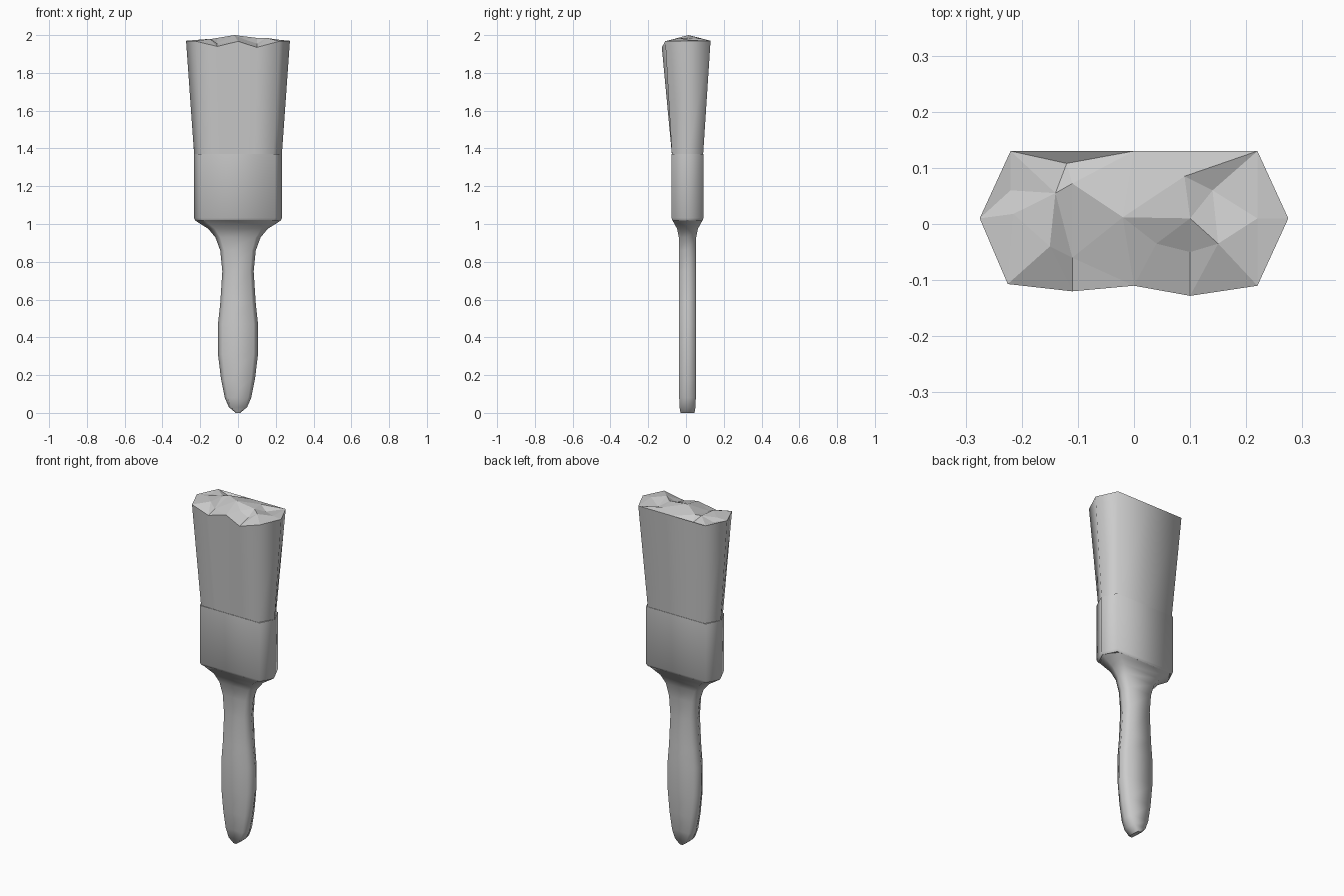
import bpy, bmesh
from mathutils import Vector
from mathutils.geometry import delaunay_2d_cdt

if "Cube" in bpy.data.objects:
    bpy.data.objects.remove(bpy.data.objects["Cube"])

CY = 0.008  # depth centre of the handle and ferrule


def finish(bm, name, flat=()):
    bmesh.ops.recalc_face_normals(bm, faces=bm.faces)
    for f in bm.faces:
        f.smooth = f not in flat
    me = bpy.data.meshes.new(name)
    bm.to_mesh(me)
    bm.free()
    ob = bpy.data.objects.new(name, me)
    bpy.context.collection.objects.link(ob)
    return ob


def loft(name, sections, flat_ratio):
    """Six-sided sections (z, half width, half depth) joined into a solid."""
    bm = bmesh.new()
    rings = []
    for z, w, d in sections:
        f = w * flat_ratio
        pts = [(-f, -d), (f, -d), (w, 0), (f, d), (-f, d), (-w, 0)]
        rings.append([bm.verts.new((x, CY + y, z)) for x, y in pts])
    for a, b in zip(rings, rings[1:]):
        for i in range(6):
            j = (i + 1) % 6
            bm.faces.new((a[i], a[j], b[j], b[i]))
    caps = [bm.faces.new(rings[0]), bm.faces.new(rings[-1])]
    return finish(bm, name, caps)


# Handle: slim grip flaring up into the ferrule
loft("handle", [
    (0.0, 0.012, 0.037), (0.03, 0.048, 0.042), (0.08, 0.07, 0.044),
    (0.18, 0.09, 0.045), (0.31, 0.106, 0.045), (0.47, 0.106, 0.045),
    (0.58, 0.094, 0.045), (0.75, 0.083, 0.045), (0.86, 0.094, 0.045),
    (0.93, 0.12, 0.046), (0.975, 0.158, 0.055), (1.0, 0.198, 0.069),
    (1.02, 0.228, 0.08)], 0.78)

# Ferrule band
loft("ferrule", [(1.018, 0.226, 0.079), (1.032, 0.234, 0.085),
                 (1.37, 0.234, 0.085)], 0.83)

# Bristles: flared sides with a ragged, faceted top
rim = [(-0.225, -0.107, 1.968), (-0.11, -0.12, 1.94), (0, -0.11, 1.967),
       (0.1, -0.128, 1.935), (0.22, -0.11, 1.968), (0.275, 0.01, 1.97),
       (0.22, 0.13, 1.97), (0, 0.13, 1.97), (-0.22, 0.13, 1.97),
       (-0.275, 0.01, 1.97)]
tufts = [(-0.215, 0.018, 1.975), (-0.12, 0.108, 1.955), (-0.14, 0.055, 1.98),
         (-0.11, 0.072, 1.985), (-0.22, 0.06, 1.965), (-0.02, 0.012, 2.0),
         (0.1, 0.01, 1.985), (0.22, 0.01, 1.975), (0.15, -0.035, 1.985),
         (0.1, -0.05, 1.955), (0.04, -0.035, 1.975), (-0.15, -0.04, 1.98),
         (-0.11, -0.06, 1.955), (0.09, 0.085, 1.98), (0.14, 0.06, 1.96)]
bm = bmesh.new()
top = [bm.verts.new(p) for p in rim + tufts]
n = len(rim)
base = []
for x, y, z in rim:
    y = max(y, -0.11)
    base.append(bm.verts.new((x * 0.845, CY + (y - 0.01) * 0.69, 1.37)))
for i in range(n):
    j = (i + 1) % n
    bm.faces.new((base[i], base[j], top[j], top[i]))
flat = [bm.faces.new(base)]
out = delaunay_2d_cdt([Vector(p[:2]) for p in rim + tufts],
                      [(i, (i + 1) % n) for i in range(n)], [], 1, 1e-5)
for tri in out[2]:
    flat.append(bm.faces.new([top[out[3][i][0]] for i in tri]))
finish(bm, "bristles", set(flat))
